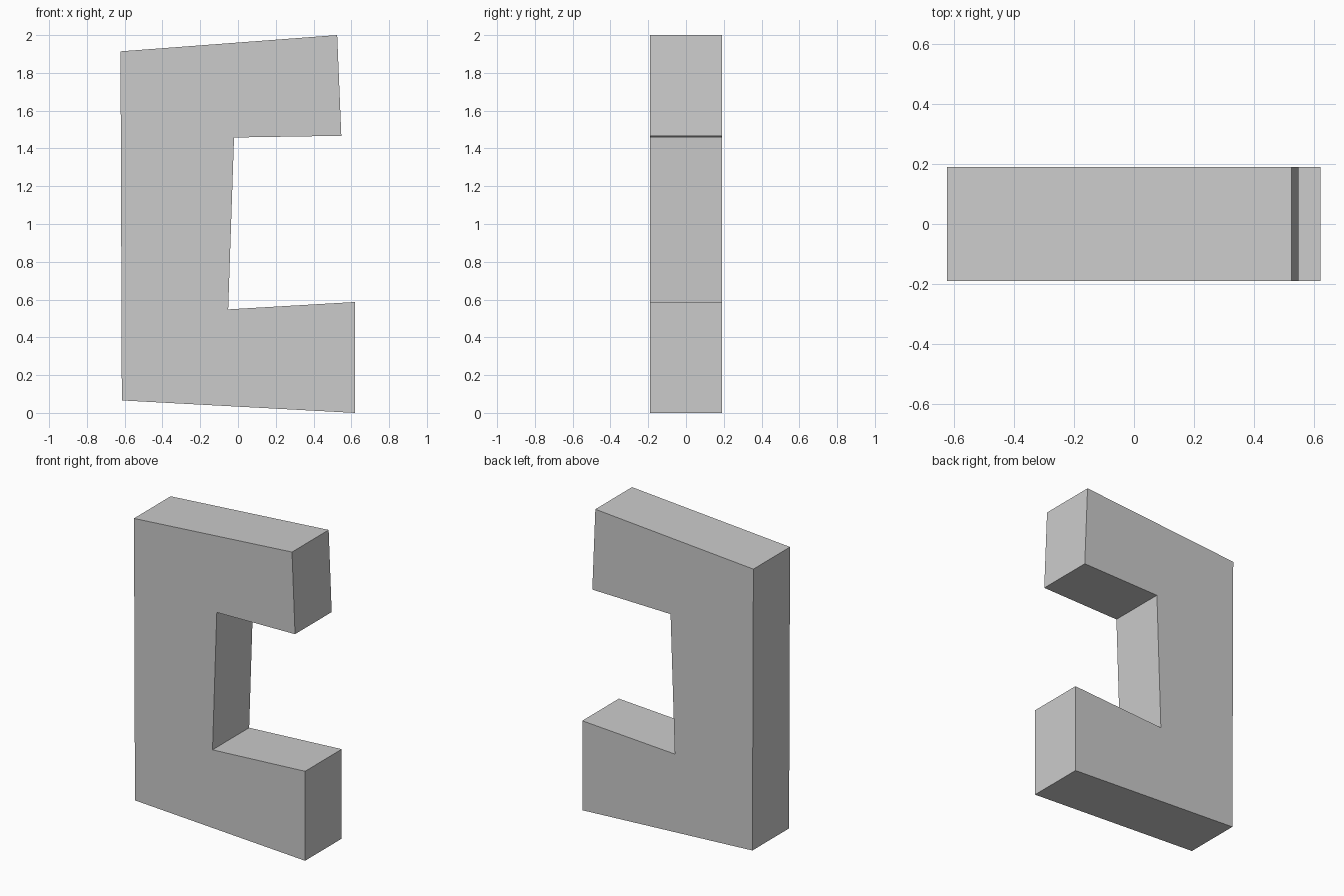
import bpy
import bmesh
from mathutils import Vector

cube = bpy.data.objects.get("Cube")
if cube:
    bpy.data.objects.remove(cube, do_unlink=True)

# Plain grey material
GREY = (0.6, 0.6, 0.6, 1.0)
grey = bpy.data.materials.new("plain_grey")
grey.use_nodes = True
grey.diffuse_color = GREY
grey.node_tree.nodes["Principled BSDF"].inputs["Base Color"].default_value = GREY

# Outline of the slanted bracket (x, z), counterclockwise from the front
outline = [
    (-0.615, 0.066), (0.62, 0.0),       # underside
    (0.62, 0.587), (-0.052, 0.548),     # lower arm
    (-0.021, 1.458), (0.547, 1.467),    # inner wall and upper arm
    (0.525, 2.0), (-0.622, 1.914),      # end and top
]
HALF_DEPTH = 0.19


def extruded_profile(name, points, half_depth, material):
    """Solid made by sweeping an x-z outline from front to back."""
    bm = bmesh.new()
    front = bm.faces.new([bm.verts.new((x, -half_depth, z)) for x, z in points])
    swept = bmesh.ops.extrude_face_region(bm, geom=[front], use_keep_orig=True)
    moved = [v for v in swept["geom"] if isinstance(v, bmesh.types.BMVert)]
    bmesh.ops.translate(bm, verts=moved, vec=Vector((0, 2 * half_depth, 0)))
    bmesh.ops.recalc_face_normals(bm, faces=bm.faces)
    mesh = bpy.data.meshes.new(name)
    bm.to_mesh(mesh)
    bm.free()
    mesh.materials.append(material)
    obj = bpy.data.objects.new(name, mesh)
    bpy.context.collection.objects.link(obj)
    return obj


extruded_profile("bracket_block", outline, HALF_DEPTH, grey)
